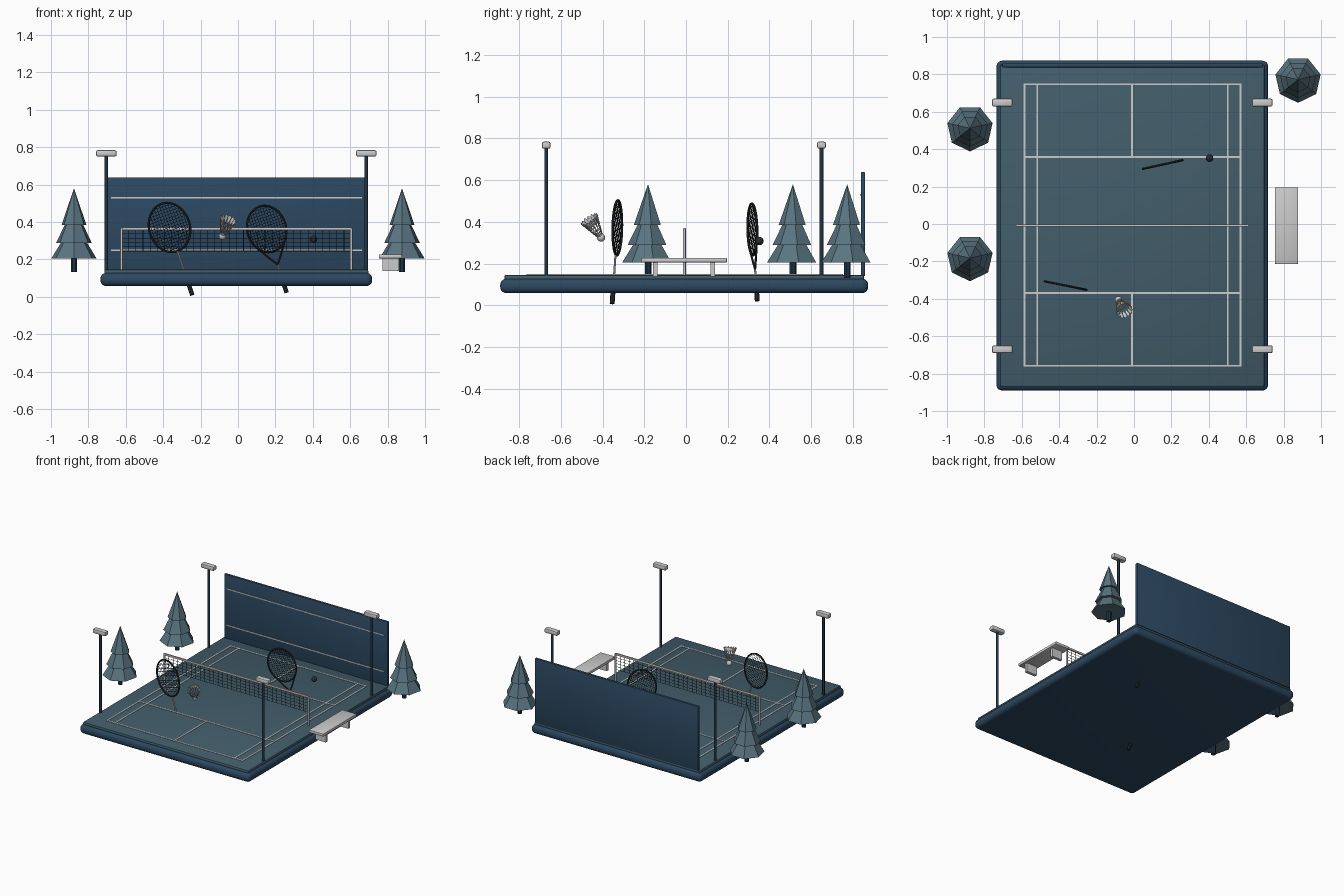
import bpy, bmesh, math
from mathutils import Vector, Matrix

if "Cube" in bpy.data.objects:
    bpy.data.objects.remove(bpy.data.objects["Cube"])


def material(name, rgb):
    m = bpy.data.materials.new(name)
    m.diffuse_color = (*rgb, 1)
    m.use_nodes = True
    m.node_tree.nodes["Principled BSDF"].inputs["Base Color"].default_value = m.diffuse_color
    return m


NAVY = material("navy", (0.025, 0.065, 0.12))
DARK = material("dark_navy", (0.015, 0.035, 0.06))
COURT = material("court_blue", (0.055, 0.11, 0.145))
LEAF = material("leaf", (0.10, 0.175, 0.215))
BLACK = material("black", (0.02, 0.025, 0.03))


def from_bmesh(name, bm, mat=None):
    me = bpy.data.meshes.new(name)
    bmesh.ops.recalc_face_normals(bm, faces=bm.faces)
    bm.to_mesh(me)
    bm.free()
    ob = bpy.data.objects.new(name, me)
    bpy.context.collection.objects.link(ob)
    if mat:
        me.materials.append(mat)
    return ob


def box(name, lo, hi, mat=None, bevel=0, segments=3):
    lo, hi = Vector(lo), Vector(hi)
    bm = bmesh.new()
    bmesh.ops.create_cube(bm, size=1, matrix=Matrix.Translation((lo + hi) / 2)
                          @ Matrix.Diagonal((*(hi - lo), 1)))
    if bevel:
        bmesh.ops.bevel(bm, geom=bm.edges[:], offset=bevel, segments=segments,
                        profile=0.5, affect='EDGES')
    ob = from_bmesh(name, bm, mat)
    if bevel:
        smooth(ob)
    return ob


def smooth(ob):
    bpy.ops.object.select_all(action='DESELECT')
    ob.select_set(True)
    bpy.context.view_layer.objects.active = ob
    bpy.ops.object.shade_smooth_by_angle(angle=math.radians(35))


def cone(bm, loc, r1, r2, h, n, turn=0.0):
    bmesh.ops.create_cone(bm, cap_ends=True, segments=n, radius1=r1, radius2=r2, depth=h,
                          matrix=Matrix.Translation(Vector(loc) + Vector((0, 0, h / 2)))
                          @ Matrix.Rotation(turn, 4, 'Z'))


def post(name, loc, r, h, mat=None, n=12):
    bm = bmesh.new()
    cone(bm, loc, r, r, h, n)
    ob = from_bmesh(name, bm, mat)
    smooth(ob)
    return ob


def tubes(name, paths, r, mat=None, cyclic=False, res=1, matrix=None):
    """Sweep a round section along several paths and bake to one mesh."""
    cu = bpy.data.curves.new(name, 'CURVE')
    cu.dimensions = '3D'
    cu.bevel_depth, cu.bevel_resolution, cu.use_fill_caps = r, res, True
    for path in paths:
        sp = cu.splines.new('POLY')
        sp.points.add(len(path) - 1)
        for p, co in zip(sp.points, path):
            p.co = (*co, 1)
        sp.use_cyclic_u = cyclic
    ob = bpy.data.objects.new(name, cu)
    bpy.context.collection.objects.link(ob)
    if mat:
        cu.materials.append(mat)
    if matrix:
        ob.matrix_world = matrix
    bpy.ops.object.select_all(action='DESELECT')
    ob.select_set(True)
    bpy.context.view_layer.objects.active = ob
    bpy.ops.object.convert(target='MESH')
    ob = bpy.context.object
    smooth(ob)
    return ob


# Plinth and court slab
CX, CY = -0.01, -0.008
box("plinth", (-0.735, -0.89, 0.058), (0.717, 0.873, 0.128), NAVY, 0.03, 5)
box("court_slab", (-0.715, -0.87, 0.12), (0.697, 0.853, 0.146), COURT, 0.008, 2)

# Court markings
W, Z0, Z1 = 0.005, 0.144, 0.149
for i, x in enumerate((-0.586, -0.517, 0.501, 0.570)):
    box(f"side_line_{i}", (x - W, -0.76, Z0), (x + W, 0.75, Z1))
for i, y in enumerate((-0.758, -0.369, 0.359, 0.747)):
    box(f"cross_line_{i}", (-0.59, y - W, Z0), (0.575, y + W, Z1))
for i, (a, b) in enumerate(((-0.758, -0.369), (0.359, 0.747))):
    box(f"centre_line_{i}", (CX - W, a, Z0), (CX + W, b, Z1))

# Back wall with two stripes
box("back_wall", (-0.705, 0.838, 0.14), (0.69, 0.858, 0.638), NAVY, 0.004, 2)
for i, z in enumerate((0.25, 0.53)):
    box(f"wall_stripe_{i}", (-0.68, 0.834, z - 0.004), (0.663, 0.84, z + 0.004))

# Floodlights at the four corners
for x in (-0.704, 0.686):
    for y in (-0.67, 0.649):
        post("light_pole", (x, y, 0.14), 0.009, 0.62, DARK)
        box("light_head", (x - 0.055, y - 0.021, 0.75), (x + 0.055, y + 0.021, 0.784),
            None, 0.009, 2)

# Net: posts, tape and mesh
for x in (-0.623, 0.605):
    post("net_post", (x, CY, 0.145), 0.007, 0.223)
box("net_tape", (-0.623, CY - 0.005, 0.357), (0.605, CY + 0.005, 0.371))
cols, rows = 32, 5
net = [[(-0.623 + 1.228 * i / cols, CY, 0.245), (-0.623 + 1.228 * i / cols, CY, 0.36)]
       for i in range(cols + 1)]
net += [[(-0.623, CY, 0.245 + 0.115 * j / rows), (0.605, CY, 0.245 + 0.115 * j / rows)]
        for j in range(rows)]
tubes("net_mesh", net, 0.0015, BLACK, res=0)

# Bench
box("bench_seat", (0.753, -0.214, 0.205), (0.877, 0.196, 0.227), None, 0.005, 2)
for y in (-0.148, 0.128):
    box("bench_leg", (0.772, y - 0.011, 0.137), (0.86, y + 0.011, 0.207))

# Low-poly trees: trunk and three seven-sided tiers
for x, y in ((-0.877, 0.512), (-0.877, -0.182), (0.877, 0.772)):
    bm = bmesh.new()
    cone(bm, (x, y, 0.132), 0.017, 0.017, 0.08, 7)
    from_bmesh("tree_trunk", bm, DARK)
    bm = bmesh.new()
    for z, r, h in ((0.205, 0.124, 0.2), (0.288, 0.098, 0.2), (0.385, 0.068, 0.195)):
        cone(bm, (x, y, z), r, 0, h, 7, math.pi)
    from_bmesh("tree_crown", bm, LEAF)


# Rackets, built upright in the xz plane with the head centre at the origin
def racket(tag, loc, yaw, lean, a, b, length, frame_r, throat):
    M = (Matrix.Translation(loc) @ Matrix.Rotation(yaw, 4, 'Z')
         @ Matrix.Rotation(lean, 4, 'Y'))
    ring = [(b * math.cos(t), 0, a * math.sin(t))
            for t in (2 * math.pi * i / 48 for i in range(48))]
    tubes(tag + "_frame", [ring], frame_r, BLACK, True, 2, M)
    strings = []
    for i in range(-6, 7):
        u = i / 7
        h = math.sqrt(1 - u * u)
        strings.append([(u * b, 0, -h * a), (u * b, 0, h * a)])
    for i in range(-7, 8):
        u = i / 8
        h = math.sqrt(1 - u * u)
        strings.append([(-h * b, 0, u * a), (h * b, 0, u * a)])
    tubes(tag + "_strings", strings, 0.0013, BLACK, False, 0, M)
    top = -a
    if throat:
        top = -0.2
        arms = [[(s * b * 0.72, 0, -a * 0.7), (s * b * 0.3, 0, -a - 0.03), (0, 0, top)]
                for s in (-1, 1)]
        tubes(tag + "_throat", arms, frame_r * 0.9, BLACK, False, 2, M)
    tubes(tag + "_shaft", [[(0, 0, top), (0, 0, -length + 0.09)]], 0.005, None, False, 2, M)
    tubes(tag + "_handle", [[(0, 0, -length + 0.11), (0, 0, -length)]], 0.012, BLACK,
          False, 2, M)


racket("front_racket", (-0.366, -0.329, 0.371), -0.2, -0.33, 0.134, 0.111, 0.383, 0.006, False)
racket("back_racket", (0.153, 0.318, 0.363), 0.215, -0.31, 0.126, 0.106, 0.358, 0.006, True)

# Ball
bm = bmesh.new()
bmesh.ops.create_uvsphere(bm, u_segments=24, v_segments=12, radius=0.02,
                          matrix=Matrix.Translation((0.404, 0.352, 0.308)))
smooth(from_bmesh("ball", bm, BLACK))

# Shuttlecock: cork, feather shafts, vanes and binding rings
axis = Vector((0.03, -0.055, 0.085)).normalized()
M = Matrix.Translation((-0.083, -0.407, 0.325)) @ axis.to_track_quat('Z', 'Y').to_matrix().to_4x4()
bm = bmesh.new()
bmesh.ops.create_uvsphere(bm, u_segments=20, v_segments=10, radius=0.02, matrix=M)
smooth(from_bmesh("shuttle_cork", bm))


def polar(t, r, z):
    return Vector((r * math.cos(t), r * math.sin(t), z))


N = 14
angles = [2 * math.pi * i / N for i in range(N)]
tubes("shuttle_shafts", [[polar(t, 0.014, 0.01), polar(t, 0.046, 0.11)] for t in angles],
      0.0016, None, False, 1, M)
tubes("shuttle_rings", [[polar(t, r, z) for t in angles] for r, z in ((0.021, 0.032), (0.027, 0.05))],
      0.0016, None, True, 1, M)
bm = bmesh.new()
for t in angles:
    outline = ((0, 0.03, 0.06), (0.2, 0.038, 0.082), (0.2, 0.044, 0.104),
               (0, 0.047, 0.112), (-0.2, 0.044, 0.104), (-0.2, 0.038, 0.082))
    bm.faces.new([bm.verts.new(M @ polar(t + d, r, z)) for d, r, z in outline])
vanes = from_bmesh("shuttle_vanes", bm)
vanes.modifiers.new("thickness", 'SOLIDIFY').thickness = 0.0015
